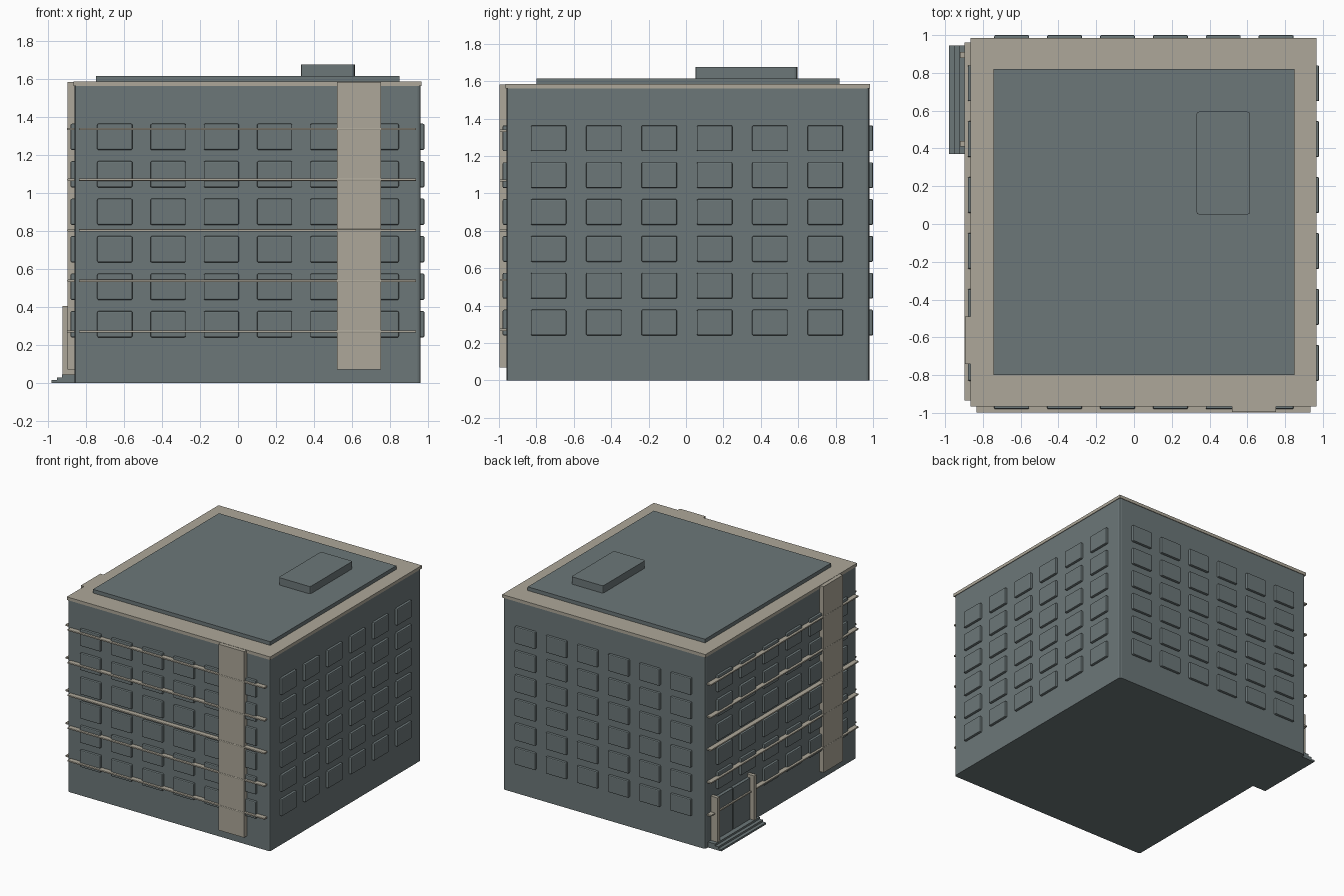
import bpy
import bmesh
from mathutils import Vector

if "Cube" in bpy.data.objects:
    bpy.data.objects.remove(bpy.data.objects["Cube"], do_unlink=True)


def material(name, colour):
    m = bpy.data.materials.new(name)
    m.use_nodes = True
    m.diffuse_color = (*colour, 1)
    bsdf = m.node_tree.nodes["Principled BSDF"]
    bsdf.inputs["Base Color"].default_value = (*colour, 1)
    bsdf.inputs["Roughness"].default_value = 0.8
    return m


GREY = material("slate grey", (0.15, 0.185, 0.19))
BEIGE = material("warm beige", (0.42, 0.39, 0.32))


def boxes(name, spans, mat, bevel=0, axis=None):
    """One object of boxes, each given as x, y and z spans; bevels edges along one axis or all."""
    bm = bmesh.new()
    for span in spans:
        low = Vector([min(s) for s in span])
        high = Vector([max(s) for s in span])
        size = high - low
        for v in bmesh.ops.create_cube(bm, size=1)["verts"]:
            v.co = Vector([low[i] + (v.co[i] + 0.5) * size[i] for i in range(3)])
    if bevel:
        edges = [e for e in bm.edges if axis is None
                 or abs((e.verts[0].co - e.verts[1].co).normalized()[axis]) > 0.9]
        bmesh.ops.bevel(bm, geom=edges, offset=bevel, segments=2, profile=0.5, affect='EDGES')
    mesh = bpy.data.meshes.new(name)
    bm.to_mesh(mesh)
    bm.free()
    mesh.materials.append(mat)
    ob = bpy.data.objects.new(name, mesh)
    bpy.context.collection.objects.link(ob)
    return ob


# Walls and roof
WEST, EAST, SOUTH, NORTH = -0.86, 0.96, -0.96, 0.98
boxes("building_body", [((WEST, EAST), (SOUTH, NORTH), (0, 1.57))], GREY, 0.016, 2)
boxes("roof_cap", [((WEST - 0.005, EAST + 0.005), (SOUTH - 0.005, NORTH + 0.005),
                    (1.56, 1.585))], BEIGE)
boxes("roof_deck", [((-0.745, 0.85), (-0.8, 0.82), (1.58, 1.615))], GREY)
boxes("roof_housing", [((0.33, 0.615), (0.05, 0.595), (1.61, 1.675))], GREY, 0.015, 2)

# Window grids, six by six on each wall
rows = [(0.24 + 0.197 * r, 0.378 + 0.197 * r) for r in range(6)]
across_x = [(-0.74 + 0.28 * c, -0.555 + 0.28 * c) for c in range(6)]
across_y = [(-0.83 + 0.296 * c, -0.64 + 0.296 * c) for c in range(6)]
for side, wall, out in (("front", SOUTH, -1), ("back", NORTH, 1)):
    depth = (wall - 0.02 * out, wall + 0.02 * out)
    boxes(side + "_windows", [(x, depth, z) for x in across_x for z in rows], GREY, 0.007)
for side, wall, out in (("right", WEST, -1), ("left", EAST, 1)):
    depth = (wall - 0.02 * out, wall + 0.02 * out)
    boxes(side + "_windows", [(depth, y, z) for y in across_y for z in rows], GREY, 0.007)

# Horizontal rails on two walls
levels = [(0.265 + 0.266 * i, 0.277 + 0.266 * i) for i in range(5)]
boxes("front_rails", [((-0.835, 0.935), (-0.998, SOUTH + 0.01), z) for z in levels], BEIGE, 0.003, 0)
boxes("right_rails", [((-0.898, WEST + 0.01), (-0.935, 0.96), z) for z in levels], BEIGE, 0.003, 1)

# Tall vertical fins
boxes("front_fin", [((0.52, 0.752), (-0.996, SOUTH + 0.01), (0.07, 1.583))], BEIGE)
boxes("right_fin", [((-0.896, WEST + 0.01), (-0.74, -0.49), (0.07, 1.583))], BEIGE)

# Entrance with steps, pillars and double door
boxes("entrance_steps", [((-0.98 + 0.028 * i, WEST + 0.01), (0.37, 0.945),
                          (0.015 * i, 0.015 * (i + 1))) for i in range(3)], GREY)
boxes("entrance_pillars", [((-0.922, WEST + 0.01), y, (0.045, 0.405))
                           for y in ((0.41, 0.44), (0.88, 0.91))], BEIGE)
boxes("entrance_doors", [((-0.886, WEST + 0.01), y, (0.045, 0.38))
                         for y in ((0.44, 0.655), (0.665, 0.88))], GREY)
